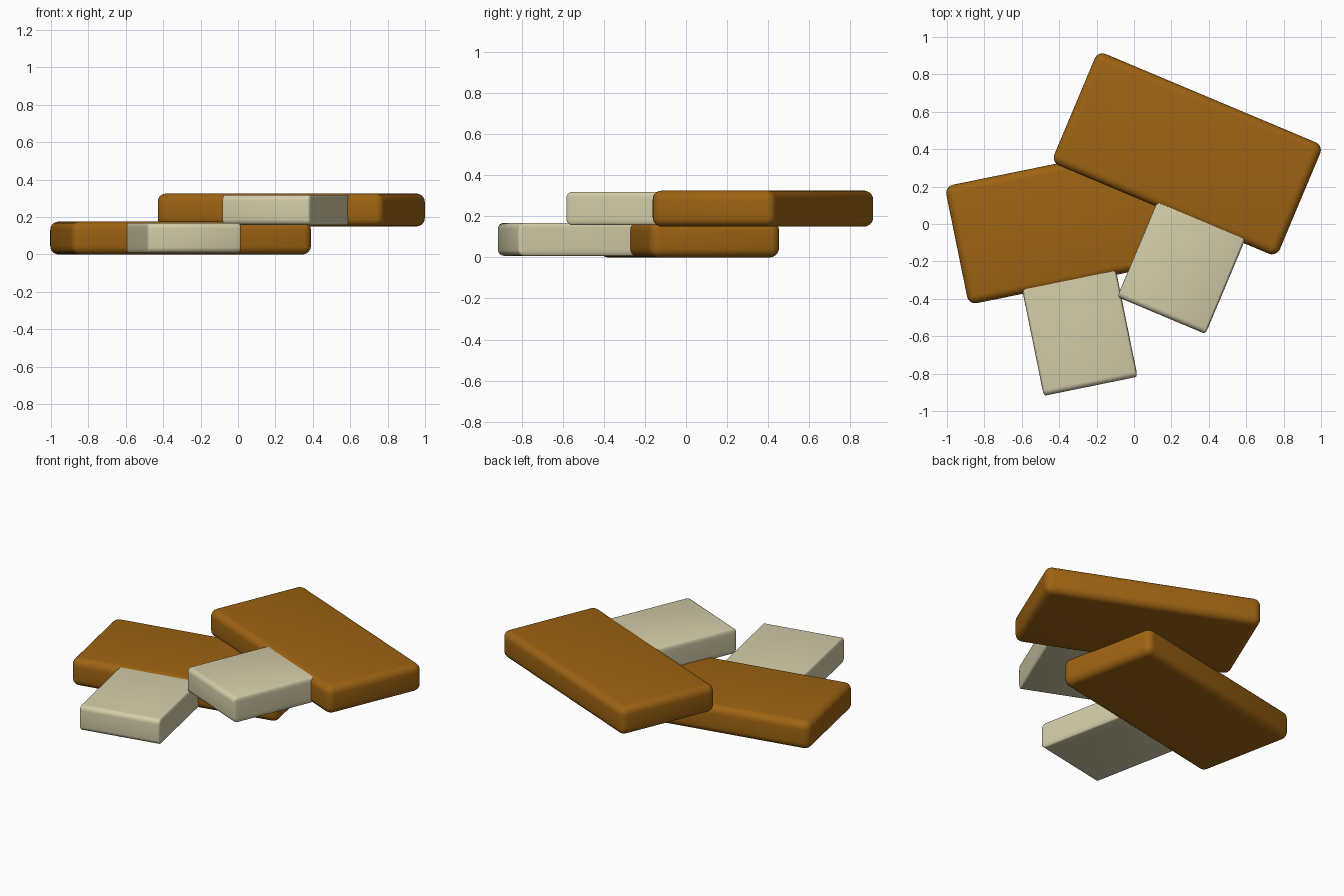
import bpy, bmesh, math
from mathutils import Matrix, Vector

if "Cube" in bpy.data.objects:
    bpy.data.objects.remove(bpy.data.objects["Cube"])


def material(name, rgb):
    m = bpy.data.materials.new(name)
    m.diffuse_color = (*rgb, 1.0)
    m.use_nodes = True
    m.node_tree.nodes["Principled BSDF"].inputs["Base Color"].default_value = m.diffuse_color
    return m


BROWN = material("warm brown", (0.34, 0.125, 0.006))
CREAM = material("cream", (0.66, 0.61, 0.40))


def rounded_box(name, lo, hi, radius, squash, mat, frame):
    """Box with rounded edges; squash narrows the rounding along local x."""
    lo, hi = Vector(lo), Vector(hi)
    size = hi - lo
    bm = bmesh.new()
    bmesh.ops.create_cube(bm, size=1)
    bmesh.ops.scale(bm, vec=(size.x / squash, size.y, size.z), verts=bm.verts)
    bmesh.ops.bevel(bm, geom=bm.edges[:], offset=radius, segments=5,
                    profile=0.5, affect='EDGES', clamp_overlap=True)
    bmesh.ops.scale(bm, vec=(squash, 1, 1), verts=bm.verts)
    bmesh.ops.translate(bm, vec=(lo + hi) / 2, verts=bm.verts)
    for f in bm.faces:
        f.smooth = True
    me = bpy.data.meshes.new(name)
    bm.to_mesh(me)
    bm.free()
    me.materials.append(mat)
    ob = bpy.data.objects.new(name, me)
    ob.matrix_world = frame
    bpy.context.collection.objects.link(ob)


# Two blocks, each with a smaller cream tab set into its front side
# name, centre x, centre y, base z, turn, tab centre, tab front end
blocks = [
    ("lower", -0.307, 0.015, 0.0, 11.5, -0.102, -0.88),
    ("upper", 0.285, 0.375, 0.15, -22.8, 0.207, -0.85),
]
for name, x, y, z, turn, tab, end in blocks:
    frame = Matrix.Translation((x, y, z)) @ Matrix.Rotation(math.radians(turn), 4, 'Z')
    rounded_box(name + "_block", (-0.654, -0.323, 0), (0.654, 0.323, 0.176),
                0.045, 1.0, BROWN, frame)
    rounded_box(name + "_tab", (tab - 0.256, end, 0.008), (tab + 0.256, -0.15, 0.169),
                0.03, 0.4, CREAM, frame)
